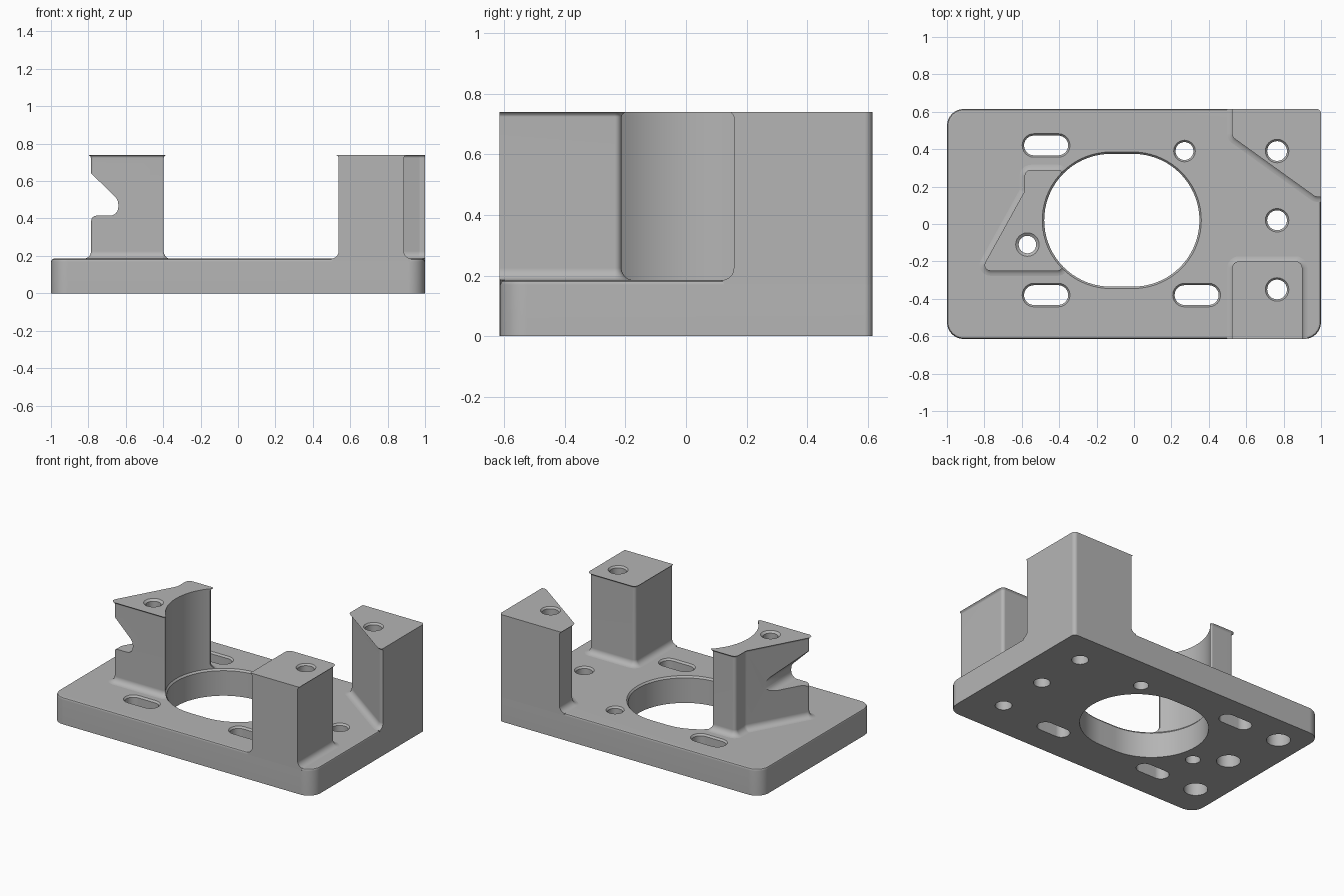
import bpy, bmesh, math
from mathutils import Vector

cube = bpy.data.objects.get("Cube")
if cube:
    bpy.data.objects.remove(cube, do_unlink=True)

TOP, DECK = 0.74, 0.185          # post height, plate thickness
FILLET, LIP = 0.04, -0.013       # foot fillet, post body inset under its top edge

grey = bpy.data.materials.new("machined_grey")
grey.use_nodes = True
grey.diffuse_color = (0.46, 0.46, 0.46, 1)
grey.node_tree.nodes["Principled BSDF"].inputs["Base Color"].default_value = (0.46, 0.46, 0.46, 1)


def rounded(corners, off=0.0, n=6):
    """Counter-clockwise polygon of (x, y, radius), offset outward, with arcs at the corners."""
    pts = []
    for i, (x, y, r) in enumerate(corners):
        p = Vector((x, y))
        u = (p - Vector(corners[i - 1][:2])).normalized()
        v = (Vector(corners[(i + 1) % len(corners)][:2]) - p).normalized()
        turn, cosine = u.x * v.y - u.y * v.x, u.dot(v)
        nu = Vector((u.y, -u.x))
        both = (nu + Vector((v.y, -v.x))) / (1 + cosine)
        s = 1 if turn > 0 else -1
        radius = max(r + s * off, 0.004)
        centre = p + both * off - both * s * radius
        start, sweep = math.atan2(s * nu.y, s * nu.x), math.atan2(turn, cosine)
        for k in range(n + 1):
            a = start + sweep * k / n
            pts.append(centre + radius * Vector((math.cos(a), math.sin(a))))
    return pts


def loft(name, corners, profile, n=6, along_y=False):
    """Stack the outline at each (offset, height) of the profile into a closed solid."""
    bm = bmesh.new()
    rings = []
    for off, h in profile:
        rings.append([bm.verts.new((p.x, h, p.y) if along_y else (p.x, p.y, h))
                      for p in rounded(corners, off, n)])
    count = len(rings[0])
    for a, b in zip(rings, rings[1:]):
        for i in range(count):
            j = (i + 1) % count
            bm.faces.new((a[i], a[j], b[j], b[i]))
    bm.faces.new(rings[0][::-1])
    bm.faces.new(rings[-1])
    bmesh.ops.remove_doubles(bm, verts=bm.verts, dist=1e-5)
    bmesh.ops.recalc_face_normals(bm, faces=bm.faces)
    mesh = bpy.data.meshes.new(name)
    bm.to_mesh(mesh)
    bm.free()
    mesh.materials.append(grey)
    obj = bpy.data.objects.new(name, mesh)
    bpy.context.collection.objects.link(obj)
    return obj


def activate(obj):
    bpy.ops.object.select_all(action='DESELECT')
    obj.select_set(True)
    bpy.context.view_layer.objects.active = obj


def carve(obj, cutters, operation='DIFFERENCE'):
    activate(obj)
    for cutter in cutters:
        mod = obj.modifiers.new("carve", 'BOOLEAN')
        mod.operation, mod.solver, mod.object = operation, 'EXACT', cutter
        bpy.ops.object.modifier_apply(modifier=mod.name)


helpers = []


def cutter(*args, **kwargs):
    obj = loft(*args, **kwargs)
    obj.hide_render = True
    helpers.append(obj)
    return obj


def slot(x, y, half, r):
    w = half + r
    return [(x - w, y - r, r), (x + w, y - r, r), (x + w, y + r, r), (x - w, y + r, r)]


def bore(x, y, half=0, r=0.053, top=DECK, n=6, rim=0.01, reach=0.1):
    """Through hole or slot with a chamfered upper rim."""
    return cutter("bore_cutter", slot(x, y, half, r),
                  [(0, -0.1), (0, top - 0.012), (rim, top), (rim, top + reach)], n=n)


# Plate outline, and the tall clip that keeps posts flush with it
outline = [(-1, -0.615, 0.09), (1, -0.615, 0.09), (1, 0.615, 0.025), (-1, 0.615, 0.09)]
clip = cutter("outline_clip", outline, [(0, -0.1), (0, 1)])

base_plate = loft("base_plate", outline,
                  [(0, 0), (0, DECK - 0.015), (-0.005, DECK - 0.004), (-0.015, DECK)])

# Post side profile: buried root, foot fillet, body, flared top edge
post_profile = [(LIP, 0.12)]
for k in range(6):
    a = math.radians(18 * k)
    post_profile.append((LIP + FILLET * (1 - math.sin(a)), DECK + FILLET * (1 - math.cos(a))))
post_profile += [(LIP, TOP - 0.016), (LIP * 0.7, TOP - 0.007), (0, TOP)]

front_post = loft("front_post", [(0.525, -0.8, 0.03), (0.9, -0.8, 0.03),
                                 (0.9, -0.2, 0.035), (0.525, -0.2, 0.035)], post_profile)
back_post = loft("back_post", [(0.525, 0.8, 0.03), (0.525, 0.465, 0.035), (0.97, 0.145, 0.035),
                               (1.2, 0.145, 0.03), (1.2, 0.8, 0.03)], post_profile)
side_post = loft("side_post", [(-0.82, -0.25, 0.03), (-0.385, -0.25, 0.02), (-0.385, 0.29, 0.02),
                               (-0.585, 0.29, 0.035), (-0.585, 0.175, 0.03)], post_profile)
for post in (front_post, back_post):
    carve(post, [clip], 'INTERSECT')

# Large opening, also hollowing the side post
opening = bore(-0.065, 0.02, 0.06, 0.355, n=18, reach=0.9)

# Undercut notch in the side post
notch = cutter("notch_cutter", [(-1, 0.38, 0.004), (-0.785, 0.38, 0.004), (-0.785, 0.415, 0.028),
                                (-0.64, 0.415, 0.045), (-0.64, 0.5, 0.06), (-1, 0.85, 0.004)],
               [(0, -0.5), (0, 0.5)], along_y=True)

# Bores through posts
front_bore = bore(0.765, -0.35, top=TOP)
back_bore = bore(0.765, 0.39, top=TOP)
side_bore = bore(-0.57, -0.11, r=0.047, top=TOP, rim=0.016)
carve(front_post, [front_bore])
carve(back_post, [back_bore])
carve(side_post, [opening, notch, side_bore])

# Plate holes, slots and blind holes from below
plate_cuts = [opening, front_bore, back_bore, side_bore, bore(0.765, 0.02), bore(0.27, 0.39, r=0.048)]
plate_cuts += [bore(x, y, 0.065) for x, y in ((-0.47, 0.42), (-0.47, -0.38), (0.335, -0.38))]
plate_cuts += [cutter("blind_cutter", slot(x, y, 0, 0.075), [(0, -0.1), (0, 0.1)])
               for x, y in ((-0.82, 0.42), (-0.75, 0.02), (-0.82, -0.38))]
carve(base_plate, plate_cuts)

for h in helpers:
    bpy.data.objects.remove(h, do_unlink=True)

# Smooth curved faces, keep flats crisp
for part in (base_plate, front_post, back_post, side_post):
    activate(part)
    bpy.ops.object.shade_smooth_by_angle(angle=math.radians(32))
    weighted = part.modifiers.new("weighted_normals", 'WEIGHTED_NORMAL')
    weighted.keep_sharp = True
